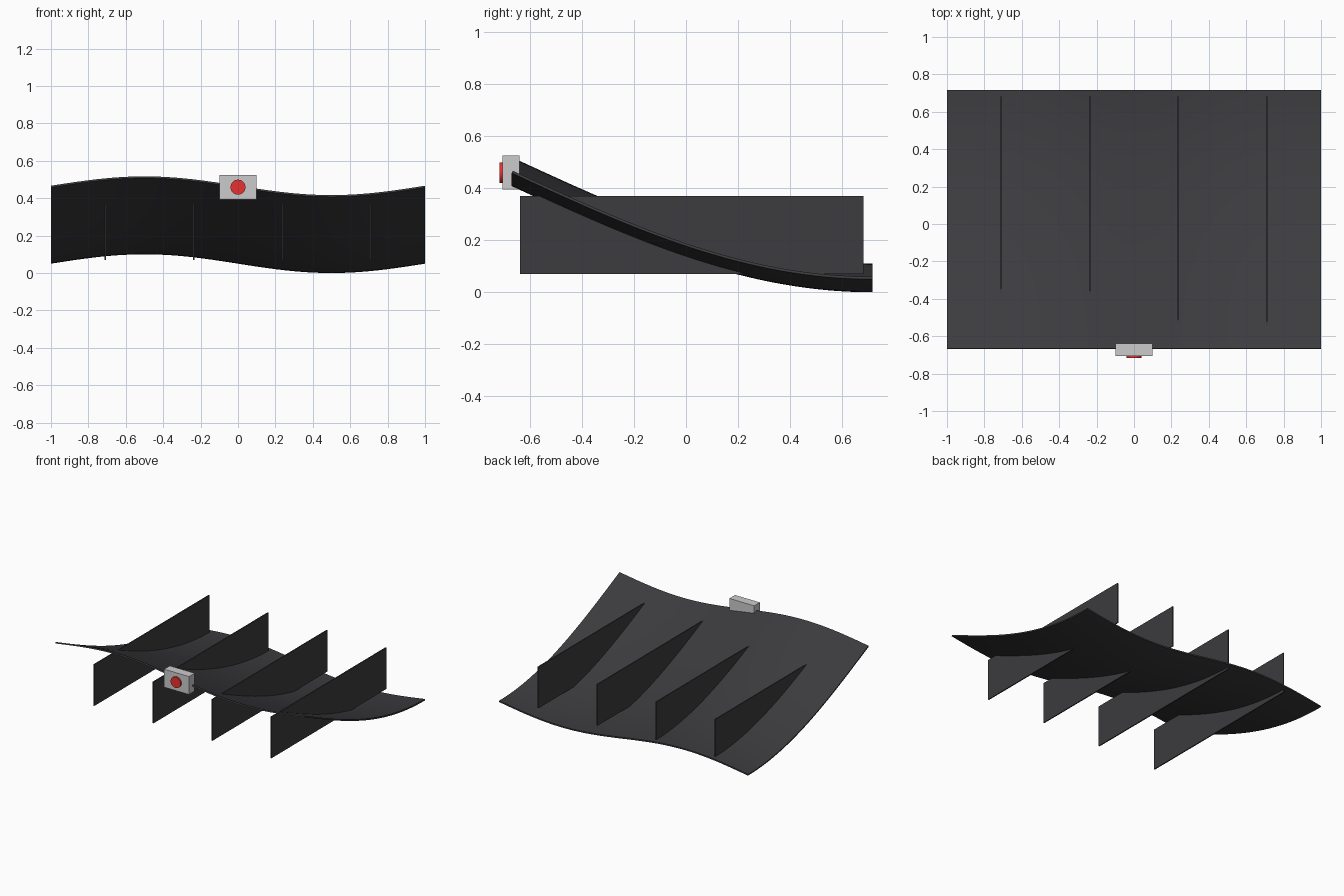
import bpy, bmesh
from math import sin, cos, pi, radians

if "Cube" in bpy.data.objects:
    bpy.data.objects.remove(bpy.data.objects["Cube"])

Y0, Y1 = -0.667, 0.716      # front and back edge of the panel
THICK = 0.01


def material(name, rgb):
    m = bpy.data.materials.new(name)
    m.diffuse_color = (*rgb, 1)
    m.use_nodes = True
    m.node_tree.nodes["Principled BSDF"].inputs["Base Color"].default_value = m.diffuse_color
    return m


carbon = material("dark_carbon", (0.045, 0.045, 0.05))
silver = material("light_grey", (0.6, 0.6, 0.6))
red = material("red_lens", (0.8, 0.03, 0.03))


def box(name, lo, hi, mat):
    bpy.ops.mesh.primitive_cube_add(size=1, location=[(a + b) / 2 for a, b in zip(lo, hi)])
    ob = bpy.context.object
    ob.name = name
    ob.scale = [b - a for a, b in zip(lo, hi)]
    bpy.ops.object.transform_apply(location=False, rotation=False, scale=True)
    ob.data.materials.append(mat)
    return ob


# Curved panel: quarter-cosine rise towards the front, sine wave across
bm = bmesh.new()
bmesh.ops.create_grid(bm, x_segments=48, y_segments=32, size=1)
for v in bm.verts:
    t = (1 - v.co.y) / 2
    v.co.z = 0.055 + 0.407 * (1 - cos(t * pi / 2)) - 0.05 * sin(pi * v.co.x)
    v.co.y = Y1 + (Y0 - Y1) * t
mesh = bpy.data.meshes.new("diffuser_panel")
bm.to_mesh(mesh)
bm.free()
panel = bpy.data.objects.new("diffuser_panel", mesh)
bpy.context.collection.objects.link(panel)
mesh.materials.append(carbon)
solid = panel.modifiers.new("thickness", 'SOLIDIFY')
solid.thickness = THICK
solid.offset = 0
bpy.ops.object.select_all(action='DESELECT')
bpy.context.view_layer.objects.active = panel
panel.select_set(True)
bpy.ops.object.modifier_apply(modifier="thickness")
bpy.ops.object.shade_smooth_by_angle(angle=radians(30))

# Four upright fins passing through the panel
for i in range(4):
    x = -0.711 + i * 0.474
    box(f"fin_{i + 1}", (x - 0.004, -0.638, 0.07), (x + 0.004, 0.682, 0.37), carbon)

# Lamp housing and round red lens on the front edge
box("lamp_housing", (-0.1, -0.705, 0.394), (0.1, -0.64, 0.525), silver)
bpy.ops.mesh.primitive_cylinder_add(vertices=32, radius=0.04, depth=0.026,
                                    location=(0, -0.703, 0.459), rotation=(pi / 2, 0, 0))
lens = bpy.context.object
lens.name = "lamp_lens"
lens.data.materials.append(red)
bpy.ops.object.shade_smooth_by_angle(angle=radians(30))
